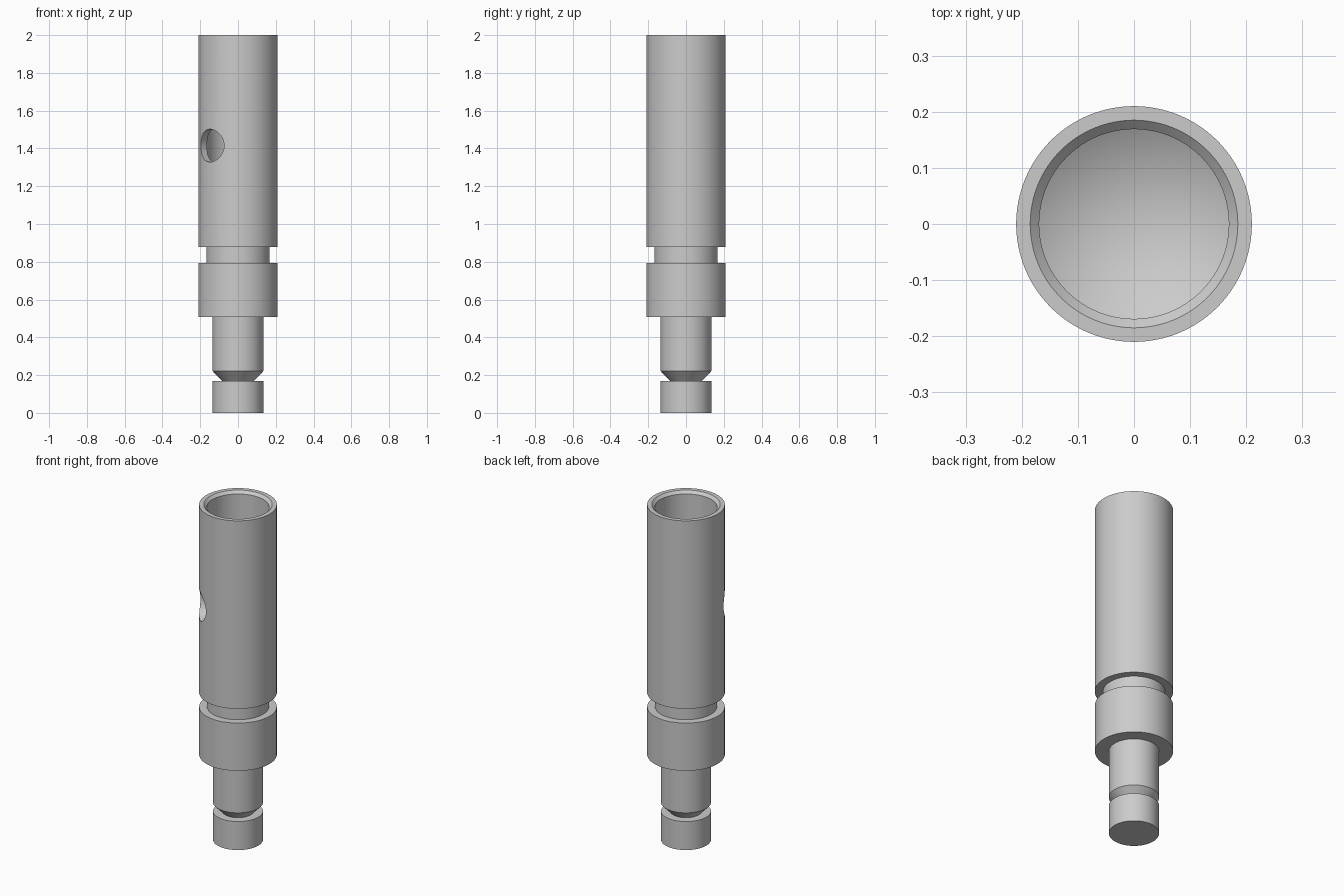
import bpy, bmesh, math
from mathutils import Matrix, Vector

if "Cube" in bpy.data.objects:
    bpy.data.objects.remove(bpy.data.objects["Cube"])

SEG = 128


def lathe(name, profile):
    """Revolve an (r, z) profile that starts and ends on the axis."""
    bm = bmesh.new()
    vs = [bm.verts.new((r, 0, z)) for r, z in profile]
    es = [bm.edges.new(p) for p in zip(vs, vs[1:])]
    bmesh.ops.spin(bm, geom=vs + es, cent=(0, 0, 0), axis=(0, 0, 1),
                   angle=2 * math.pi, steps=SEG)
    bmesh.ops.remove_doubles(bm, verts=bm.verts[:], dist=1e-5)
    bmesh.ops.recalc_face_normals(bm, faces=bm.faces[:])
    me = bpy.data.meshes.new(name)
    bm.to_mesh(me)
    bm.free()
    ob = bpy.data.objects.new(name, me)
    bpy.context.collection.objects.link(ob)
    return ob


# Turned body: grooved foot, shaft, collar, neck, sleeve, chamfered blind bore
body = lathe("turned_sleeve", [
    (0, 0), (0.135, 0), (0.135, 0.17), (0.085, 0.17), (0.135, 0.222),
    (0.135, 0.508), (0.21, 0.508), (0.21, 0.793), (0.167, 0.793),
    (0.167, 0.878), (0.21, 0.878), (0.21, 2.0), (0.185, 2.0),
    (0.169, 1.984), (0.169, 1.1), (0, 1.0)])

# Radial cross hole through one wall, at 45 degrees between front and left
direction = Vector((-1, -1, 0)).normalized()
bpy.ops.mesh.primitive_cylinder_add(vertices=64, radius=0.087, depth=0.25)
cutter = bpy.context.object
cutter.name = "hole_cutter"
cutter.matrix_world = (Matrix.Translation(direction * 0.175 + Vector((0, 0, 1.415)))
                       @ direction.to_track_quat('Z', 'Y').to_matrix().to_4x4())
cutter.hide_render = True

mod = body.modifiers.new("cross_hole", 'BOOLEAN')
mod.operation = 'DIFFERENCE'
mod.solver = 'EXACT'
mod.object = cutter

bpy.ops.object.select_all(action='DESELECT')
body.select_set(True)
bpy.context.view_layer.objects.active = body
bpy.ops.object.modifier_apply(modifier=mod.name)
bpy.data.objects.remove(cutter)
bpy.ops.object.shade_smooth_by_angle(angle=math.radians(25))
